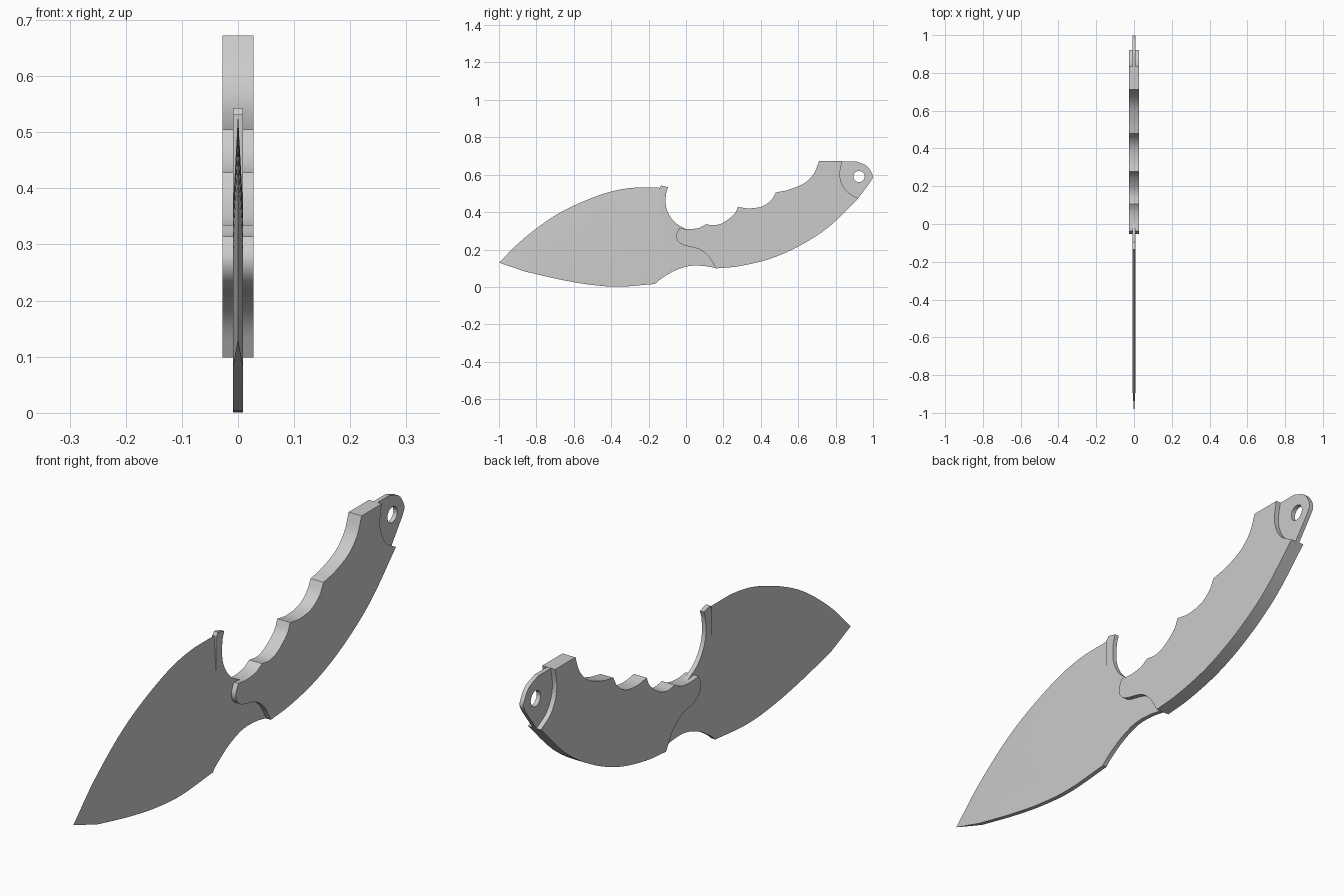
import bpy, bmesh, math
from mathutils import Vector, Matrix

cube = bpy.data.objects.get("Cube")
if cube:
    bpy.data.objects.remove(cube)

steel = bpy.data.materials.new("plain grey")
steel.use_nodes = True
grey = (0.6, 0.6, 0.6, 1)
steel.diffuse_color = grey
steel.node_tree.nodes["Principled BSDF"].inputs["Base Color"].default_value = grey

BLADE_HALF, HANDLE_HALF = 0.0085, 0.0275


def smooth_path(points, steps=4):
    """Sample a rounded path through (y, z) points."""
    p = [Vector(q) for q in points]
    p = [2 * p[0] - p[1]] + p + [2 * p[-1] - p[-2]]
    out = []
    for a, b, c, d in zip(p, p[1:], p[2:], p[3:]):
        for k in range(steps):
            t = k / steps
            out.append(b + 0.5 * t * ((c - a) + t * ((2 * a - 5 * b + 4 * c - d)
                       + t * (3 * (b - c) + d - a))))
    return out + [p[-2]]


def outline(*runs):
    """Join rounded runs that meet at sharp corners into one loop."""
    loop = []
    for run in runs:
        for q in smooth_path(run):
            if not loop or (q - loop[-1]).length > 1e-4:
                loop.append(q)
    if (loop[0] - loop[-1]).length < 1e-4:
        loop.pop()
    return loop


def finish(obj):
    bm = bmesh.new()
    bm.from_mesh(obj.data)
    bmesh.ops.remove_doubles(bm, verts=bm.verts, dist=1e-5)
    bmesh.ops.recalc_face_normals(bm, faces=bm.faces)
    bm.to_mesh(obj.data)
    bm.free()
    obj.data.materials.clear()
    obj.data.materials.append(steel)
    bpy.ops.object.select_all(action="DESELECT")
    obj.select_set(True)
    bpy.context.view_layer.objects.active = obj
    bpy.ops.object.shade_smooth_by_angle(angle=math.radians(25))


def plate(name, half, *loops):
    """Flat plate in the y-z plane; loops after the first are holes."""
    curve = bpy.data.curves.new(name, "CURVE")
    curve.dimensions, curve.fill_mode, curve.extrude = "2D", "BOTH", half
    for loop in loops:
        s = curve.splines.new("POLY")
        s.points.add(len(loop) - 1)
        for point, (y, z) in zip(s.points, loop):
            point.co = (y, z, 0, 1)
        s.use_cyclic_u = True
    temp = bpy.data.objects.new(name, curve)
    bpy.context.collection.objects.link(temp)
    bpy.context.view_layer.update()
    mesh = bpy.data.meshes.new_from_object(
        temp.evaluated_get(bpy.context.evaluated_depsgraph_get()))
    bpy.data.objects.remove(temp)
    mesh.name = name
    mesh.transform(Matrix(((0, 0, 1, 0), (1, 0, 0, 0), (0, 1, 0, 0), (0, 0, 0, 1))))
    obj = bpy.data.objects.new(name, mesh)
    bpy.context.collection.objects.link(obj)
    finish(obj)


# Blade: thick body plus a ground bevel running to the cutting edge
edge = smooth_path([(-1, .13), (-.866, .26), (-.68, .394), (-.465, .49),
                    (-.305, .528), (-.145, .532)])
ridge = smooth_path([(-.866, .084), (-.77, .18), (-.62, .285), (-.44, .355),
                     (-.29, .375), (-.145, .37)])
rest = outline(
    [(-.145, .532), (-.142, .527)], [(-.142, .527), (-.134, .543)],
    [(-.134, .543), (-.096, .533)],
    [(-.096, .533), (-.107, .495), (-.107, .43), (-.086, .378), (-.053, .34),
     (-.01, .314)],
    [(-.01, .314), (.1, .27)], [(.1, .27), (.16, .101)],
    [(.16, .101), (.096, .112), (.016, .112), (-.064, .085), (-.134, .043),
     (-.166, .016)],
    [(-.166, .016), (-.36, .001), (-.52, .013), (-.68, .041), (-.85, .08)])

bm = bmesh.new()
body = ridge + rest
left, right = ([bm.verts.new((x, y, z)) for y, z in body]
               for x in (BLADE_HALF, -BLADE_HALF))
for side in (left, right):
    bm.faces.new(side)
for i in range(len(ridge) - 1, len(body)):
    j = (i + 1) % len(body)
    bm.faces.new((left[i], left[j], right[j], right[i]))
cut = [bm.verts.new((0, y, z)) for y, z in edge]
for side in (left, right):
    for i in range(len(edge) - 1):
        bm.faces.new((side[i], side[i + 1], cut[i + 1], cut[i]))
bm.faces.new((left[0], right[0], cut[0]))
blade_mesh = bpy.data.meshes.new("blade")
bm.to_mesh(blade_mesh)
bm.free()
blade = bpy.data.objects.new("blade", blade_mesh)
bpy.context.collection.objects.link(blade)
finish(blade)

# Handle: thick grip with finger scallops along the top
plate("handle", HANDLE_HALF, outline(
    [(-.037, .314), (-.053, .277), (-.043, .245), (-.01, .223), (.07, .202),
     (.123, .16), (.16, .099)],
    [(.16, .099), (.283, .111), (.444, .149), (.604, .218), (.765, .322), (.92, .473)],
    [(.92, .473), (.861, .51), (.829, .564), (.824, .617), (.834, .672)],
    [(.834, .672), (.711, .672)],
    [(.711, .672), (.684, .606), (.63, .553), (.55, .52), (.48, .505)],
    [(.48, .505), (.455, .463), (.406, .43), (.337, .42), (.278, .428)],
    [(.278, .428), (.257, .388), (.203, .346), (.155, .33), (.107, .335)],
    [(.107, .335), (.07, .316), (.016, .309), (-.037, .314)]))

# Lanyard tab: thin end of the tang with a round hole
hole = [(.925 + .03 * math.cos(a * math.tau / 24), .59 + .03 * math.sin(a * math.tau / 24))
        for a in range(24)]
plate("lanyard_tab", BLADE_HALF, outline(
    [(.78, .66), (.834, .671)], [(.834, .671), (.91, .671)],
    [(.91, .671), (.965, .648), (.993, .61), (.998, .585), (.985, .56)],
    [(.985, .56), (.92, .473)],
    [(.92, .473), (.8, .5)], [(.8, .5), (.78, .66)]), hole)
